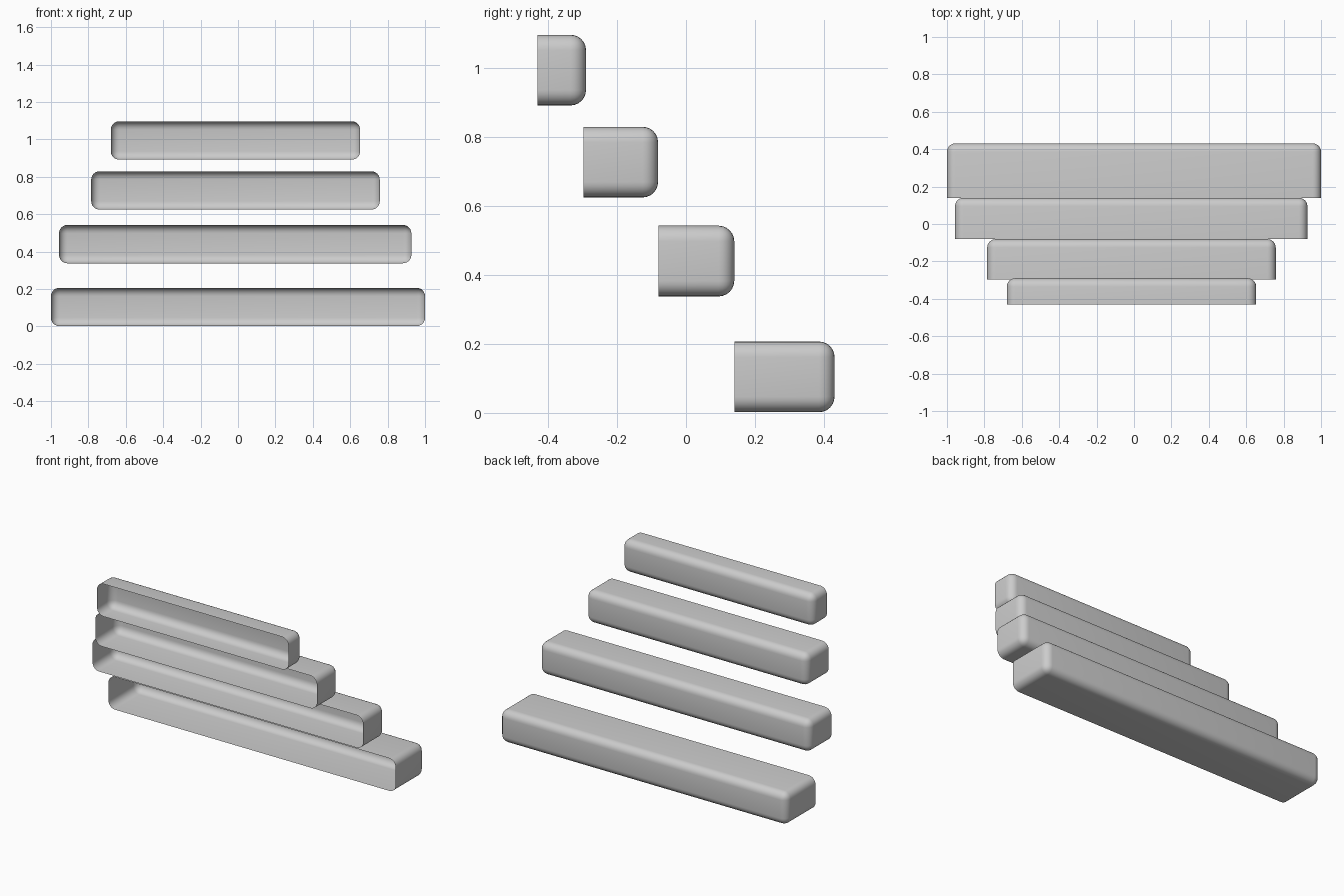
import bpy, bmesh
from math import radians

if "Cube" in bpy.data.objects:
    bpy.data.objects.remove(bpy.data.objects["Cube"])

RADIUS = 0.045
HEIGHT = 0.205


def open_tray(name, x0, x1, y0, y1, z0):
    """Thin rounded box, open towards the front (-y)."""
    bm = bmesh.new()
    bmesh.ops.create_cube(bm, size=1)
    for v in bm.verts:
        v.co.x = x1 if v.co.x > 0 else x0
        v.co.y = y1 if v.co.y > 0 else y0
        v.co.z = z0 + HEIGHT if v.co.z > 0 else z0
    # Round every edge except the front rim
    edges = [e for e in bm.edges if any(v.co.y > y0 + 1e-4 for v in e.verts)]
    bmesh.ops.bevel(bm, geom=edges, offset=RADIUS, offset_type='OFFSET',
                    segments=6, profile=0.5, affect='EDGES')
    # Open the front
    bm.normal_update()
    front = [f for f in bm.faces if f.normal.y < -0.9]
    bmesh.ops.delete(bm, geom=front, context='FACES')
    mesh = bpy.data.meshes.new(name)
    bm.to_mesh(mesh)
    bm.free()
    obj = bpy.data.objects.new(name, mesh)
    bpy.context.collection.objects.link(obj)
    bpy.ops.object.select_all(action='DESELECT')
    obj.select_set(True)
    bpy.context.view_layer.objects.active = obj
    bpy.ops.object.shade_smooth_by_angle(angle=radians(40))


# Four stepped bars, lowest to highest
open_tray("bottom_bar", -1.0, 1.0, 0.14, 0.431, 0.002)
open_tray("lower_middle_bar", -0.957, 0.927, -0.08, 0.14, 0.338)
open_tray("upper_middle_bar", -0.785, 0.758, -0.298, -0.081, 0.625)
open_tray("top_bar", -0.68, 0.653, -0.431, -0.29, 0.892)
